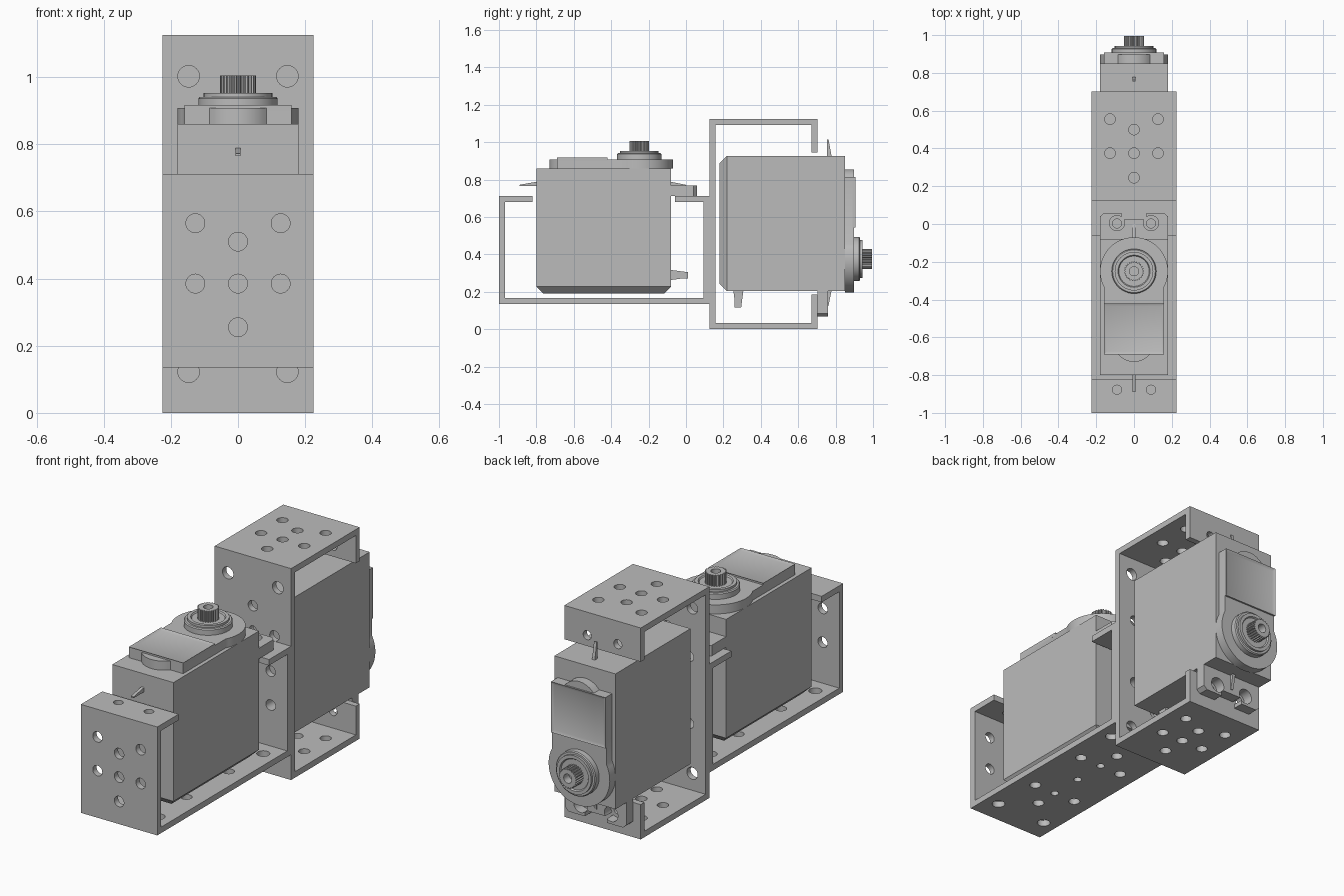
import bpy, bmesh
from math import sin, cos, pi, radians
from mathutils import Matrix, Vector

if "Cube" in bpy.data.objects:
    bpy.data.objects.remove(bpy.data.objects["Cube"], do_unlink=True)

grey = bpy.data.materials.new("plain_grey")
grey.use_nodes = True
COLOUR = (0.5, 0.5, 0.5, 1)
grey.diffuse_color = COLOUR
grey.node_tree.nodes["Principled BSDF"].inputs["Base Color"].default_value = COLOUR

parts = []
SHAFT_Y = -0.25


def finish(name, bm, keep=True):
    bmesh.ops.recalc_face_normals(bm, faces=bm.faces)
    mesh = bpy.data.meshes.new(name)
    bm.to_mesh(mesh)
    bm.free()
    mesh.materials.append(grey)
    ob = bpy.data.objects.new(name, mesh)
    bpy.context.collection.objects.link(ob)
    if keep:
        parts.append(ob)
    return ob


def prism(bm, pts, axis, a, b):
    """Extrude a flat outline along x (points are y, z) or z (points are x, y)."""
    place = (lambda p: (a, p[0], p[1])) if axis == "x" else (lambda p: (p[0], p[1], a))
    face = bm.faces.new([bm.verts.new(place(p)) for p in pts])
    out = bmesh.ops.extrude_face_region(bm, geom=[face])
    step = Vector((b - a, 0, 0)) if axis == "x" else Vector((0, 0, b - a))
    bmesh.ops.translate(bm, vec=step, verts=[v for v in out["geom"] if isinstance(v, bmesh.types.BMVert)])


def box(bm, x, y, z):
    prism(bm, [(x[0], y[0]), (x[1], y[0]), (x[1], y[1]), (x[0], y[1])], "z", *z)


def hole(bm, r, centre, depth, axis="z"):
    turn = Matrix.Rotation(radians(90), 4, "X") if axis == "y" else Matrix()
    bmesh.ops.create_cone(bm, cap_ends=True, segments=32, radius1=r, radius2=r, depth=depth,
                          matrix=Matrix.Translation(centre) @ turn)


def cut(ob, bm):
    """Subtract the cutter and keep only the result."""
    cutter = finish("cutter", bm, keep=False)
    cutter.hide_render = True
    mod = ob.modifiers.new("cut", "BOOLEAN")
    mod.operation, mod.solver, mod.object = "DIFFERENCE", "EXACT", cutter
    dg = bpy.context.evaluated_depsgraph_get()
    mesh = bpy.data.meshes.new_from_object(ob.evaluated_get(dg))
    ob.modifiers.clear()
    ob.data = mesh
    bpy.data.objects.remove(cutter, do_unlink=True)


def arc(r, cy, start, end, n):
    return [(r * cos(t), cy + r * sin(t))
            for t in (radians(start + (end - start) * i / n) for i in range(n + 1))]


# Bracket: folded C section with short lips
T = 0.032
LO, HI, BOT, TOP = -1.0, 0.125, 0.135, 0.712
bm = bmesh.new()
prism(bm, [(LO, BOT), (HI, BOT), (HI, TOP), (-0.06, TOP), (-0.06, TOP - T), (HI - T, TOP - T),
           (HI - T, BOT + T), (LO + T, BOT + T), (LO + T, TOP - T), (-0.82, TOP - T),
           (-0.82, TOP), (LO, TOP)], "x", -0.225, 0.225)
bracket = finish("bracket", bm)

# Bolt holes: both end walls, base, lips
bm = bmesh.new()
MID = (LO + HI) / 2
for x, z in [(0, 0.255), (0, 0.385), (0, 0.51)] + [(s * 0.127, z) for s in (-1, 1) for z in (0.385, 0.565)]:
    hole(bm, 0.028, (x, MID, z), 1.3, "y")
for s in (-1, 1):
    hole(bm, 0.028, (0, MID + s * 0.305, 0.15), 0.08)
    hole(bm, 0.02, (0, MID + s * 0.178, 0.15), 0.08)
    for x in (-1, 1):
        hole(bm, 0.032, (x * 0.147, MID + s * 0.44, 0.15), 0.08)
        hole(bm, 0.028, (x * 0.127, MID + s * 0.178, 0.15), 0.08)
        hole(bm, 0.024, (x * 0.09, MID + s * 0.44, 0.696), 0.08)
hole(bm, 0.02, (0, MID, 0.15), 0.08)
cut(bracket, bm)

# Motor case with a bevelled underside
bm = bmesh.new()
box(bm, (-0.18, 0.18), (-0.80, -0.08), (0.19, 0.86))
low = [e for e in bm.edges if all(v.co.z < 0.2 for v in e.verts)]
bmesh.ops.bevel(bm, geom=low, offset=0.038, segments=1, affect="EDGES")
finish("motor_case", bm)

# Gearbox cover: round end, straight sides, bulged far end
bm = bmesh.new()
prism(bm, arc(0.18, SHAFT_Y, -27.3, 207.3, 40) + [(-0.16, -0.69)]
      + arc(0.11, -0.62, 219.4, 320.6, 12) + [(0.16, -0.69)], "z", 0.86, 0.908)
finish("gearbox_cover", bm)

# Raised label frame with a sunken panel
bm = bmesh.new()
box(bm, (-0.16, 0.16), (-0.69, -0.42), (0.90, 0.917))
top = [f for f in bm.faces if f.calc_center_median().z > 0.916]
bmesh.ops.inset_region(bm, faces=top, thickness=0.022)
bmesh.ops.translate(bm, vec=(0, 0, -0.007), verts=top[0].verts)
finish("label_frame", bm)

# Stepped collar around the shaft
bm = bmesh.new()
profile = [(0, 0.90), (0.118, 0.90), (0.118, 0.936), (0.113, 0.941), (0.102, 0.941),
           (0.102, 0.953), (0.085, 0.953), (0.08, 0.946), (0, 0.946)]
vs = [bm.verts.new((r, SHAFT_Y, z)) for r, z in profile]
es = [bm.edges.new(pair) for pair in zip(vs, vs[1:])]
bmesh.ops.spin(bm, geom=vs + es, cent=(0, SHAFT_Y, 0), axis=(0, 0, 1), angle=2 * pi, steps=48)
bmesh.ops.remove_doubles(bm, verts=bm.verts, dist=0.0001)
finish("shaft_collar", bm)

# Toothed output shaft with a screw hole
bm = bmesh.new()
TEETH = 25
outline = []
for i in range(TEETH * 4):
    r = 0.053 if i % 4 < 2 else 0.047
    t = 2 * pi * i / (TEETH * 4)
    outline.append((r * cos(t), SHAFT_Y + r * sin(t)))
prism(bm, outline, "z", 0.94, 1.005)
shaft = finish("output_shaft", bm)
bm = bmesh.new()
hole(bm, 0.024, (0, SHAFT_Y, 1.0), 0.08)
cut(shaft, bm)

# Mounting flange with two hooked screw slots
bm = bmesh.new()
prism(bm, [(-0.18, -0.08), (0.18, -0.08), (0.18, 0.04), (0.16, 0.058), (0.065, 0.058), (0.065, 0.025),
           (-0.065, 0.025), (-0.065, 0.058), (-0.16, 0.058), (-0.18, 0.04)], "z", TOP, 0.768)
flange = finish("mounting_flange", bm)
bm = bmesh.new()
for s in (-1, 1):
    hole(bm, 0.04, (s * 0.09, 0.005, 0.74), 0.1)
cut(flange, bm)

# Thin ribs on both ends of the case
for name, root, tip in (("front_rib", -0.79, -0.89), ("rear_rib", -0.09, 0.0)):
    bm = bmesh.new()
    prism(bm, [(root, 0.765), (tip, 0.765), (tip, 0.772), (root, 0.79)], "x", -0.008, 0.008)
    finish(name, bm)

# Tapered cable sleeve
bm = bmesh.new()
prism(bm, [(-0.09, 0.262), (-0.03, 0.27), (0.01, 0.27), (0.01, 0.305), (-0.03, 0.31), (-0.09, 0.318)],
      "x", -0.05, 0.05)
finish("cable_sleeve", bm)

# Smooth the round parts, keep the edges sharp
bpy.ops.object.select_all(action="DESELECT")
for ob in parts:
    ob.select_set(True)
bpy.context.view_layer.objects.active = parts[0]
bpy.ops.object.shade_smooth_by_angle(angle=radians(25))

# Second unit: the same parts turned upright behind the first
upright = Matrix.Translation((0, -0.01, 0.125)) @ Matrix.Rotation(radians(-90), 4, "X")
for ob in parts:
    twin = ob.copy()
    twin.name = "upright_" + ob.name
    bpy.context.collection.objects.link(twin)
    twin.matrix_world = upright
